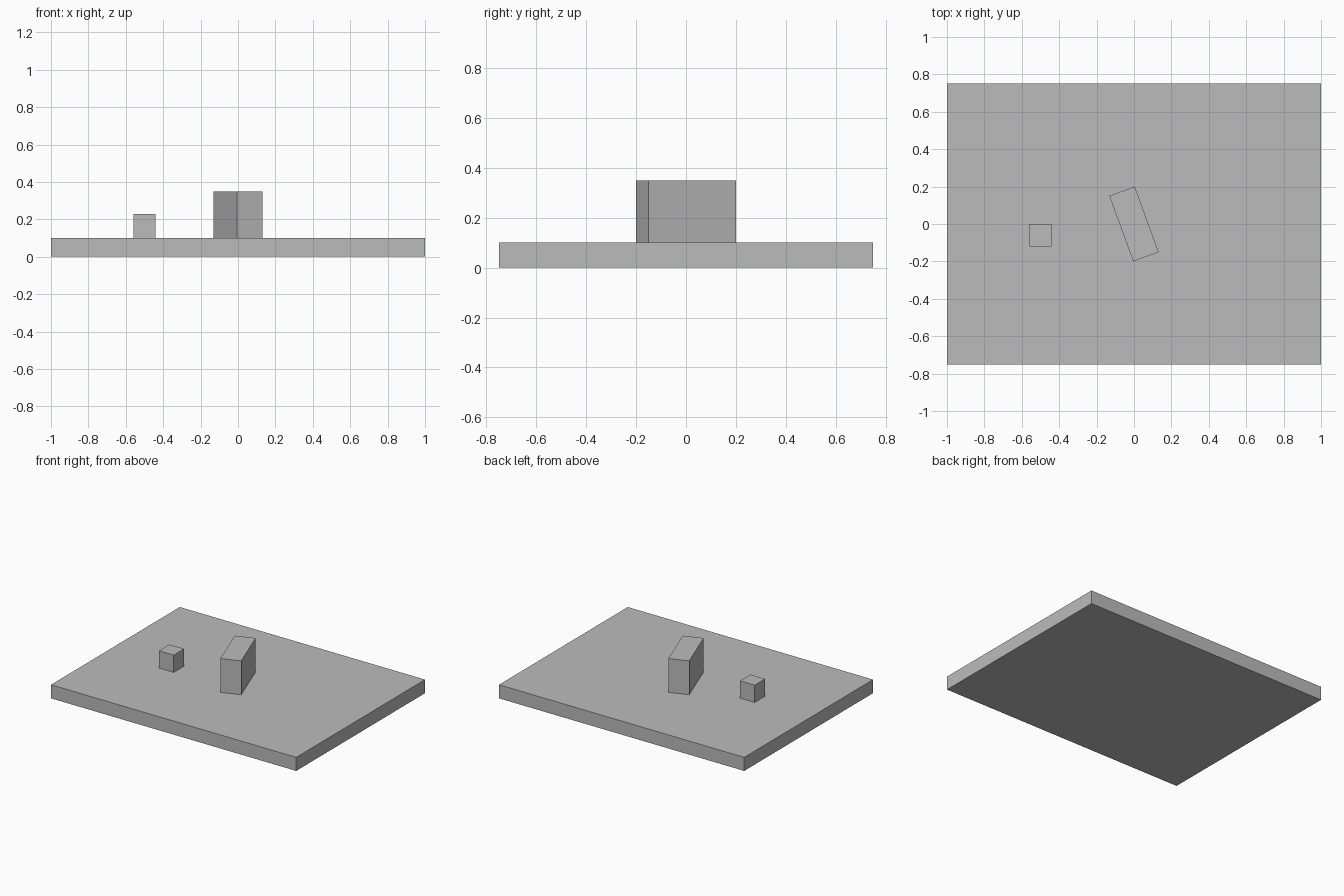
import bpy
import math

cube = bpy.data.objects.get("Cube")
if cube:
    bpy.data.objects.remove(cube, do_unlink=True)

# One plain grey for every part
grey = bpy.data.materials.new("plain_grey")
grey.use_nodes = True
grey.diffuse_color = (0.5, 0.5, 0.5, 1)
grey.node_tree.nodes["Principled BSDF"].inputs["Base Color"].default_value = grey.diffuse_color


def box(name, size, x, y, base, turn=0):
    """Box standing on height base, turned about the vertical."""
    bpy.ops.mesh.primitive_cube_add(size=1)
    ob = bpy.context.object
    ob.name = name
    ob.scale = size
    bpy.ops.object.transform_apply(location=False, rotation=False, scale=True)
    ob.location = (x, y, base + size[2] / 2)
    ob.rotation_euler.z = math.radians(turn)
    ob.data.materials.append(grey)
    return ob


# Flat slab with two blocks resting on top
THICK = 0.1
box("base_slab", (2, 1.5, THICK), 0, 0, 0)
box("tall_block", (0.145, 0.373, 0.25), 0, 0, THICK, turn=20)
box("small_block", (0.12, 0.12, 0.128), -0.5, -0.06, THICK)
